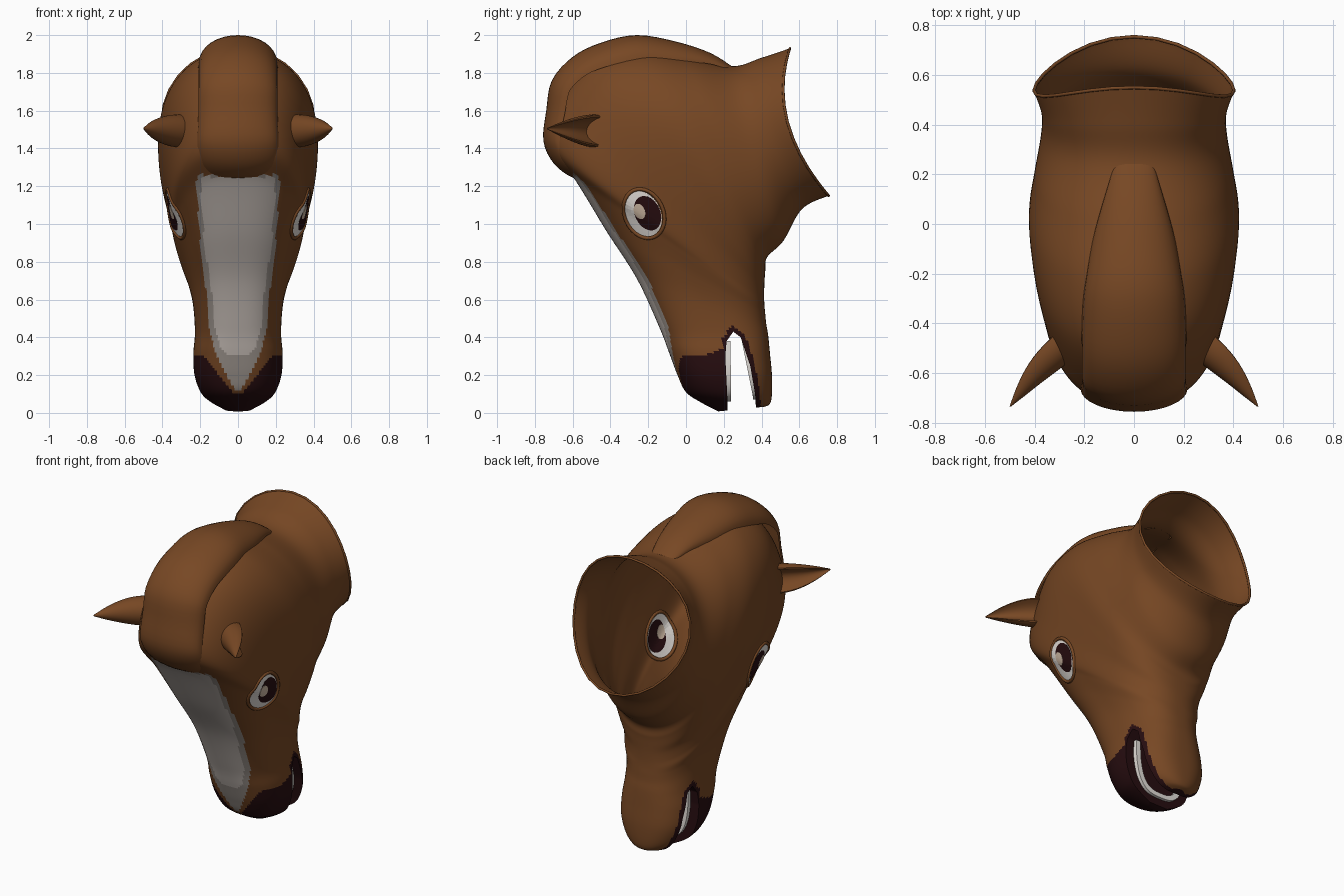
import bpy, bmesh, math
from mathutils import Vector
from mathutils.bvhtree import BVHTree
from mathutils.geometry import intersect_point_line

if "Cube" in bpy.data.objects:
    bpy.data.objects.remove(bpy.data.objects["Cube"])


def material(name, rgb):
    m = bpy.data.materials.new(name)
    m.diffuse_color = (*rgb, 1)
    m.use_nodes = True
    m.node_tree.nodes["Principled BSDF"].inputs["Base Color"].default_value = m.diffuse_color
    return m


brown = material("brown_hide", (0.185, 0.064, 0.0175))
maroon = material("dark_maroon", (0.020, 0.004, 0.005))
blaze = material("blaze_white", (0.57, 0.51, 0.47))
edge = material("blaze_edge", (0.34, 0.30, 0.27))
white = material("eye_and_tooth_white", (0.78, 0.74, 0.70))
tan = material("eye_glint_tan", (0.60, 0.47, 0.36))


def smooth_rows(rows, steps):
    """Catmull-Rom interpolation between rows of numbers."""
    out = []
    for i in range(len(rows) - 1):
        p = [rows[max(0, min(len(rows) - 1, i + k))] for k in (-1, 0, 1, 2)]
        for s in range(steps):
            t = s / steps
            out.append([0.5 * (2 * b + (c - a) * t + (2 * a - 5 * b + 4 * c - d) * t * t
                               + (3 * b - a - 3 * c + d) * t ** 3) for a, b, c, d in zip(*p)])
    return out + [list(rows[-1])]


def make(name, bm, mats):
    me = bpy.data.meshes.new(name)
    bm.to_mesh(me)
    bm.free()
    ob = bpy.data.objects.new(name, me)
    bpy.context.collection.objects.link(ob)
    for m in mats:
        me.materials.append(m)
    return ob


def activate(ob):
    bpy.ops.object.select_all(action='DESELECT')
    ob.select_set(True)
    bpy.context.view_layer.objects.active = ob


def smooth(ob, deg=40):
    activate(ob)
    bpy.ops.object.shade_smooth_by_angle(angle=math.radians(deg))


def loft(bm, rings, closed=True):
    vs = [[bm.verts.new(p) for p in r] for r in rings]
    n = len(vs[0])
    for a, b in zip(vs, vs[1:]):
        for j in range(n if closed else n - 1):
            k = (j + 1) % n
            bm.faces.new((a[j], a[k], b[k], b[j]))
    return vs


def fan(bm, ring, index=0):
    c = bm.verts.new(sum((v.co for v in ring), Vector()) / len(ring))
    for j in range(len(ring)):
        bm.faces.new((ring[j], ring[j - 1], c)).material_index = index


# Head sections: front y, z, back y, z, half width, side bow, roundness, egg shape
sections = [
    (.55, 1.93, .755, 1.15, .403, -.115, 2.0, 0), (.40, 1.88, .615, 1.08, .372, -.06, 2.05, .02),
    (.24, 1.835, .515, .91, .375, -.02, 2.1, .05), (.0, 1.885, .43, .825, .40, 0, 2.2, .09),
    (-.26, 1.92, .42, .755, .42, 0, 2.2, .10), (-.50, 1.85, .416, .70, .405, 0, 2.3, .10),
    (-.67, 1.65, .414, .65, .378, 0, 2.3, .10), (-.73, 1.43, .414, .60, .352, 0, 2.4, .10),
    (-.585, 1.23, .416, .56, .318, 0, 2.5, .09), (-.42, .96, .42, .52, .272, 0, 2.5, .06),
    (-.26, .71, .425, .47, .24, 0, 2.5, .03), (-.14, .45, .435, .41, .228, 0, 2.5, 0),
    (-.09, .32, .445, .31, .236, 0, 2.6, 0), (-.045, .20, .455, .20, .23, 0, 2.6, 0),
    (.0, .11, .455, .10, .195, 0, 2.4, 0), (.08, .055, .445, .05, .14, 0, 2.2, 0),
    (.17, .008, .42, .033, .08, 0, 2.0, 0)]


def power(v, n):
    return math.copysign(abs(v) ** (2 / n), v)


def section_ring(fy, fz, by, bz, w, bow, n, egg, count=112):
    ring = []
    for i in range(count):
        a = 2 * math.pi * i / count
        u = power(math.cos(a), n)
        ring.append((w * power(math.sin(a), n) * (1 + egg * u),
                     (fy + by) / 2 + u * (fy - by) / 2 + bow * (1 - u * u),
                     (fz + bz) / 2 + u * (fz - bz) / 2))
    return ring


bm = bmesh.new()
rings = [section_ring(*s) for s in smooth_rows(sections, 9)]
verts = loft(bm, rings)
fan(bm, verts[0], 4)
fan(bm, verts[-1])
bmesh.ops.recalc_face_normals(bm, faces=bm.faces)
head = make("head", bm, [brown, maroon, blaze, edge, white])

# Open mouth: wedge cut straight through the muzzle
mouth = [(.225, -.1), (.218, .1), (.208, .3), (.215, .38), (.25, .43),
         (.29, .40), (.34, .25), (.366, .1), (.378, -.1)]
bm = bmesh.new()
ends = loft(bm, [[(x, y, z) for y, z in mouth] for x in (-.5, .5)])
for r in ends:
    bm.faces.new(r)
bmesh.ops.recalc_face_normals(bm, faces=bm.faces)
cutter = make("mouth_cutter", bm, [])
mod = head.modifiers.new("mouth", 'BOOLEAN')
mod.operation, mod.solver, mod.object = 'DIFFERENCE', 'EXACT', cutter
activate(head)
bpy.ops.object.modifier_apply(modifier=mod.name)
bpy.data.objects.remove(cutter)


# Head colours by position: lips, muzzle, blaze and its border
def span(z, table):
    for (z0, w0), (z1, w1) in zip(table, table[1:]):
        if z0 <= z <= z1:
            return w0 + (w1 - w0) * (z - z0) / (z1 - z0)
    return 0


outer = [(.10, 0), (.2, .06), (.33, .125), (.45, .152), (.6, .163), (.9, .20), (1.26, .222)]
inner = [(.30, .05), (.34, .09), (.45, .122), (.6, .135), (.9, .178), (1.25, .202)]


def mouth_distance(y, z):
    best = 9
    for a, b in zip(mouth, mouth[1:]):
        q, t = intersect_point_line(Vector((y, z, 0)), Vector((*a, 0)), Vector((*b, 0)))
        t = max(0, min(1, t))
        best = min(best, math.hypot(a[0] + t * (b[0] - a[0]) - y, a[1] + t * (b[1] - a[1]) - z))
    return best


bm = bmesh.new()
bm.from_mesh(head.data)
bmesh.ops.delete(bm, geom=[f for f in bm.faces if f.material_index == 4], context='FACES')
for f in bm.faces:
    x, y, z = f.calc_center_median()
    x = abs(x)
    f.material_index = 0
    if y < .12 and x < span(z, inner):
        f.material_index = 2
    elif y < .12 and x < span(z, outer):
        f.material_index = 3
    elif z < .5 and mouth_distance(y, z) < .026:
        f.material_index = 1
    elif y < .23 and z < .30 + .3 * max(0, y - .08) and (z < .1 or x > .8 * (z - .1) + .02):
        f.material_index = 1
surface = BVHTree.FromBMesh(bm)
bm.to_mesh(head.data)
bm.free()
smooth(head)


def tube(name, points, radius, mat):
    cu = bpy.data.curves.new(name, 'CURVE')
    cu.dimensions, cu.bevel_depth, cu.bevel_resolution = '3D', radius, 2
    sp = cu.splines.new('POLY')
    sp.points.add(len(points) - 1)
    for p, co in zip(sp.points, points):
        p.co = (*co, 1)
    sp.use_cyclic_u = True
    cu.materials.append(mat)
    ob = bpy.data.objects.new(name, cu)
    bpy.context.collection.objects.link(ob)


tube("neck_rim", rings[0][::4], .007, brown)

# Forelock: arched strip over the crown, ending above the blaze (y, z, half width, depth)
lock = smooth_rows([(.25, 1.83, .08, .02), (.13, 1.905, .12, .06), (-.05, 1.965, .17, .11),
                    (-.26, 2.0, .2, .13), (-.45, 1.96, .21, .13), (-.6, 1.885, .21, .12),
                    (-.71, 1.76, .21, .11), (-.74, 1.6, .21, .10), (-.755, 1.44, .215, .09),
                    (-.70, 1.32, .22, .09), (-.60, 1.245, .22, .08), (-.54, 1.25, .21, .07)], 4)
arches = []
for i, (y, z, w, depth) in enumerate(lock):
    a, b = lock[max(0, i - 1)], lock[min(len(lock) - 1, i + 1)]
    d = Vector((0, b[0] - a[0], b[1] - a[1])).normalized()
    if i > len(lock) - 6:
        d = Vector((0, .5, -.8)).normalized()
    inward = Vector((0, -d.z, d.y))
    arches.append([Vector((w * math.sin(t), y, z)) + inward * depth * (1 - math.cos(t))
                   for t in [math.pi * (k / 16 - .5) for k in range(17)]])
bm = bmesh.new()
loft(bm, arches, False)
bmesh.ops.recalc_face_normals(bm, faces=bm.faces)
smooth(make("forelock", bm, [brown]), 50)


def on_surface(side, y, z, off):
    hit, nor, _, _ = surface.ray_cast(Vector((side * 2, y, z)), Vector((-side, 0, 0)))
    return hit + nor * off if hit else Vector((side * .36, y, z))


def oval(side, cy, cz, long, short, scale, off=0, count=32):
    tilt, pts = math.radians(25), []
    for i in range(count):
        a = 2 * math.pi * i / count
        p, q = long * scale * math.cos(a), short * scale * math.sin(a)
        pts.append(on_surface(side, cy - p * math.sin(tilt) + q * math.cos(tilt),
                              cz + p * math.cos(tilt) + q * math.sin(tilt), off))
    return pts


def eye_plate(name, side, cy, cz, long, short, thick, mat):
    bm = bmesh.new()
    vs = loft(bm, [oval(side, cy, cz, long, short, k / 6) for k in range(6, 0, -1)])
    fan(bm, vs[-1])
    bmesh.ops.recalc_face_normals(bm, faces=bm.faces)
    ob = make(name, bm, [mat])
    m = ob.modifiers.new("thickness", 'SOLIDIFY')
    m.thickness, m.offset = thick, 0


# Eyes, ears
for side, tag in ((1, "right"), (-1, "left")):
    eye_plate(f"eye_white_{tag}", side, -.225, 1.055, .125, .09, .005, white)
    eye_plate(f"eye_pupil_{tag}", side, -.203, 1.058, .095, .066, .0075, maroon)
    eye_plate(f"eye_glint_{tag}", side, -.245, 1.068, .042, .028, .0098, tan)
    tube(f"eyelid_{tag}", oval(side, -.222, 1.055, .135, .102, 1), .010, brown)

    base, tip = Vector((.27, -.45, 1.49)), Vector((.5, -.735, 1.505))
    axis = (tip - base).normalized()
    out = axis.cross(Vector((0, 0, -1))).normalized()
    if out.x < 0:
        out = -out
    up = Vector((0, 0, 1))
    ear = []
    for t, r in smooth_rows([(0, .088), (.25, .085), (.5, .068), (.75, .04), (.93, .014), (1, .003)], 3):
        ring = []
        for k in range(32):
            a = 2 * math.pi * k / 32
            c = math.cos(a)
            if c > .5:
                c = .5 - (c - .5) * 1.8      # hollow outer side
            p = base.lerp(tip, t) + out * (c * r + .022 * math.sin(math.pi * t)) + up * (r * math.sin(a))
            ring.append((p.x * side, p.y, p.z))
        ear.append(ring)
    bm = bmesh.new()
    vs = loft(bm, ear)
    fan(bm, vs[-1])
    bmesh.ops.recalc_face_normals(bm, faces=bm.faces)
    smooth(make(f"ear_{tag}", bm, [brown]), 50)

# Teeth: U-shaped strips along both jaws
for name, face, width, low in (("upper_teeth", lambda z: .222 - .02 * max(0, z - .2), .18, .06),
                               ("lower_teeth", lambda z: .372 - .2 * max(0, z - .08), .16, .07)):
    strip = []
    for i in range(25):
        t = math.pi * (i / 24 - .5)
        s, c = math.sin(t), math.cos(t)
        ring = []
        for k, dy in ((1, -.016), (1, .016), (.82, .016), (.82, -.016)):
            z = .38 - (.38 - low) * power(c, 3) * (k * .5 + .5)
            ring.append((k * width * power(s, 3), face(z) + dy, z))
        strip.append(ring)
    bm = bmesh.new()
    vs = loft(bm, strip)
    for r in (vs[0], vs[-1]):
        bm.faces.new(r)
    bmesh.ops.recalc_face_normals(bm, faces=bm.faces)
    smooth(make(name, bm, [white]), 40)
